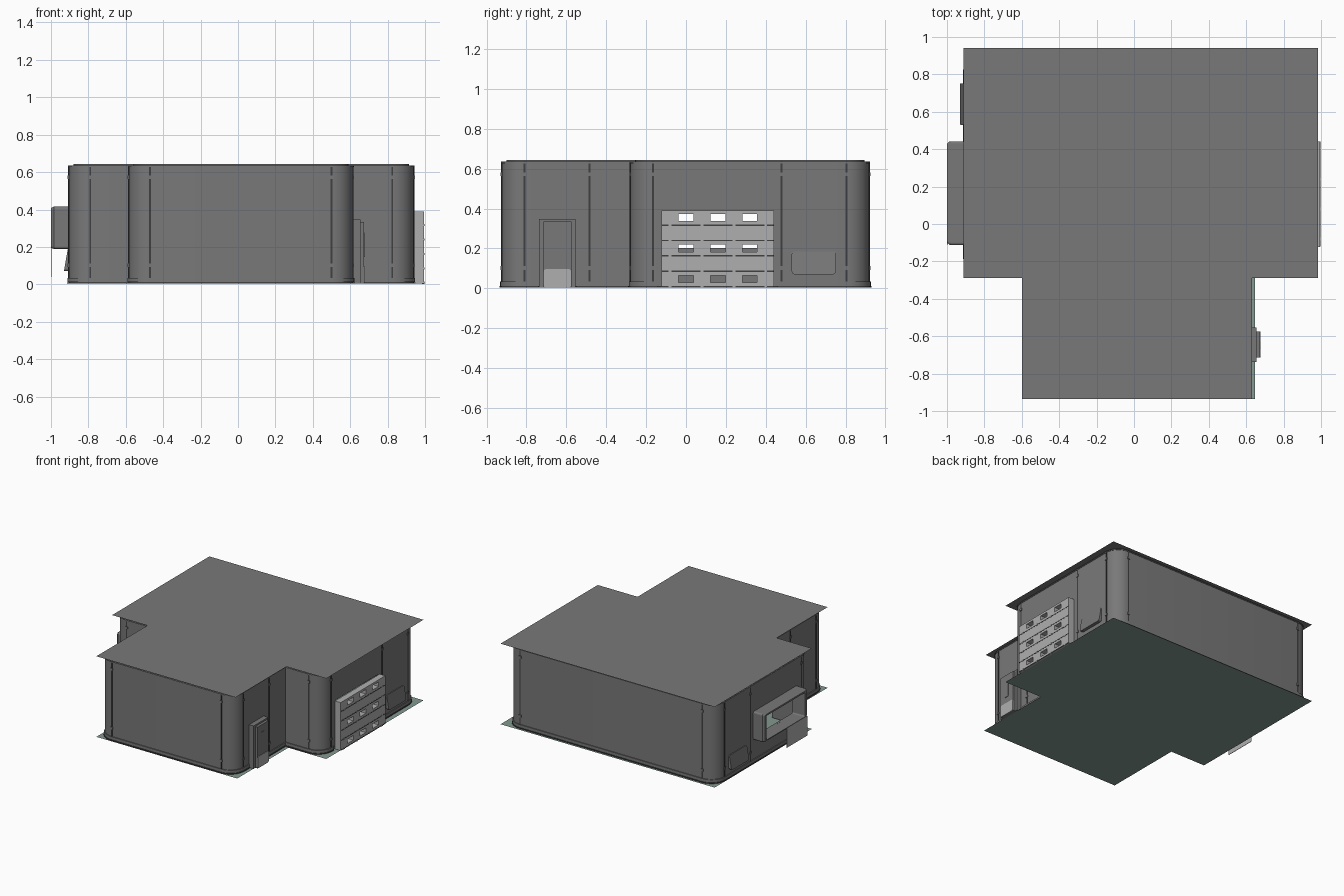
import bpy, bmesh, math
from mathutils import Vector

cube = bpy.data.objects.get("Cube")
if cube:
    bpy.data.objects.remove(cube, do_unlink=True)


def material(name, r, g, b):
    m = bpy.data.materials.new(name)
    m.use_nodes = True
    m.diffuse_color = (r, g, b, 1)
    m.node_tree.nodes["Principled BSDF"].inputs["Base Color"].default_value = (r, g, b, 1)
    return m


WALL = material("wall grey", .19, .19, .19)
LIGHT = material("light grey", .43, .43, .43)
DARK = material("dark grey", .05, .05, .05)
FLOOR = material("pale green", .23, .32, .28)


def finish(name, bm, mat, thick=0):
    me = bpy.data.meshes.new(name)
    bm.to_mesh(me)
    bm.free()
    me.materials.append(mat)
    ob = bpy.data.objects.new(name, me)
    bpy.context.collection.objects.link(ob)
    if thick:
        bpy.ops.object.select_all(action='DESELECT')
        ob.select_set(True)
        bpy.context.view_layer.objects.active = ob
        ob.modifiers.new("thickness", 'SOLIDIFY').thickness = thick
        bpy.ops.object.modifier_apply(modifier="thickness")
        bpy.ops.object.shade_smooth_by_angle(angle=math.radians(30))
    return ob


def boxes(name, spans, mat):
    """One object from boxes given as (x0, x1, y0, y1, z0, z1)."""
    bm = bmesh.new()
    for x0, x1, y0, y1, z0, z1 in spans:
        vs = bmesh.ops.create_cube(bm, size=1)["verts"]
        for v in vs:
            v.co = ((x0 + x1) / 2 + v.co.x * (x1 - x0),
                    (y0 + y1) / 2 + v.co.y * (y1 - y0),
                    (z0 + z1) / 2 + v.co.z * (z1 - z0))
    return finish(name, bm, mat)


def rounded(x, y0, y1, z0, z1, r, tilt=0, n=4):
    """Rounded rectangle in a plane facing x, leaning by tilt."""
    pts = []
    corners = [(y1 - r, z1 - r), (y0 + r, z1 - r), (y0 + r, z0 + r), (y1 - r, z0 + r)]
    for k, (cy, cz) in enumerate(corners):
        for i in range(n + 1):
            a = math.pi / 2 * (k + i / n)
            z = cz + r * math.sin(a)
            pts.append((x + tilt * (z1 - z), cy + r * math.cos(a), z))
    return pts


def loft(name, rings, mat, cap=True):
    bm = bmesh.new()
    loops = [[bm.verts.new(p) for p in ring] for ring in rings]
    for a, b in zip(loops, loops[1:]):
        for i in range(len(a)):
            j = (i + 1) % len(a)
            bm.faces.new((a[i], a[j], b[j], b[i]))
    if cap:
        bm.faces.new(loops[-1])
    bmesh.ops.recalc_face_normals(bm, faces=bm.faces)
    return finish(name, bm, mat)


# Wall plan, counter-clockwise
X0, X1, W0, W1 = -.905, .94, -.585, .615
Y0, YM, Y1, R = -.925, -.28, .92, .115
PLAN = [(W0, Y0), (W1, Y0), (W1, YM), (X1, YM), (X1, Y1), (X0, Y1), (X0, YM), (W0, YM)]
SPLITS = [-.74, -.55, -.14, -.11, -.075, .405, .43, .46]


def outline(off):
    pts = []
    for i, p in enumerate(PLAN):
        p = Vector(p)
        d0 = (p - Vector(PLAN[i - 1])).normalized()
        d1 = (Vector(PLAN[(i + 1) % len(PLAN)]) - p).normalized()
        n0, n1 = Vector((d0.y, -d0.x)), Vector((d1.y, -d1.x))
        if d0.cross(d1) > 0:
            c = p - (n0 + n1) * R
            for k in range(9):
                a = math.pi / 16 * k
                pts.append(c + (n0 * math.cos(a) + n1 * math.sin(a)) * (R + off))
        else:
            pts.append(p + (n0 + n1) * off)
    out = []
    for a, b in zip(pts, pts[1:] + pts[:1]):
        out.append(a)
        if abs(a.x - b.x) < 1e-5:
            cuts = [y for y in SPLITS if min(a.y, b.y) < y < max(a.y, b.y)]
            out += [Vector((a.x, y)) for y in sorted(cuts, reverse=b.y < a.y)]
    return out


def band(name, off, levels, mat, thick, is_open):
    bm = bmesh.new()
    pts = outline(off)
    rows = [[bm.verts.new((p.x, p.y, z)) for p in pts] for z in levels]
    for k in range(len(levels) - 1):
        for i in range(len(pts)):
            j = (i + 1) % len(pts)
            mid = (pts[i] + pts[j]) / 2
            if not is_open(mid.x, mid.y, (levels[k] + levels[k + 1]) / 2):
                bm.faces.new((rows[k][i], rows[k][j], rows[k + 1][j], rows[k + 1][i]))
    return finish(name, bm, mat, thick)


def wall_open(x, y, z):
    shutter = x > X1 - .01 and -.11 < y < .43 and z < .39
    window = x < X0 + .01 and -.075 < y < .405 and .203 < z < .39
    return shutter or window


def door_gap(x, y, z):
    return (x > X1 - .01 and -.14 < y < .46) or (W1 - .01 < x < W1 + .02 and -.74 < y < -.55)


def never(x, y, z):
    return False


band("outer_walls", 0, [.008, .203, .39, .636], WALL, .015, wall_open)
band("skirting", .007, [.012, .035], WALL, .01, door_gap)
band("base_strip", .01, [.004, .011], DARK, .012, door_gap)
band("top_trim", .004, [.626, .634], WALL, .007, never)
band("top_cap", -.025, [.63, .643], WALL, .01, never)


# Floor and roof sheets
def slab(name, z, wing_x, mat):
    bm = bmesh.new()
    plan = [(-.6, -.935), (wing_x, -.935), (wing_x, -.29), (.985, -.29),
            (.985, .94), (-.912, .94), (-.912, -.29), (-.6, -.29)]
    bm.faces.new([bm.verts.new((x, y, z)) for x, y in plan])
    return finish(name, bm, mat)


slab("floor", 0, .648, FLOOR)
slab("roof", .645, .632, WALL)

# Dark wall seams, each with two clamps
strips, clamps = [], []


def seam(x, y, along_x):
    for w, d, z0, z1, out in ((.005, .003, .012, .635, strips),
                              (.01, .006, .093, .111, clamps), (.01, .006, .564, .582, clamps)):
        a, b = (w, d) if along_x else (d, w)
        out.append((x - a, x + a, y - b, y + b, z0, z1))


for x in (W0 + R, W1 - R):
    seam(x, Y0, True)
for x in (X0 + R, X1 - R):
    seam(x, Y1, True)
    seam(x, YM, True)
for x in (X0, X1):
    for y in (YM + R, .48, Y1 - R):
        seam(x, y, False)
for x in (W0, W1):
    for y in (Y0 + R, -.485):
        seam(x, y, False)
boxes("wall_seams", strips, DARK)
boxes("seam_clamps", clamps, WALL)

# Slatted shutter: five slats, every other one with three openings
slats, lines, knobs = [], [], []
SX0, SX1, SY0, SY1, H = .945, .995, -.122, .442, .077
for k in range(5):
    z0 = .005 + k * H
    z1 = z0 + H
    if k % 2:
        slats.append((SX0, SX1, SY0, SY1, z0, z1))
    else:
        a, b = z0 + .024, z0 + .06
        slats += [(SX0, SX1, SY0, SY1, z0, a), (SX0, SX1, SY0, SY1, b, z1)]
        edges = [SY0] + [c + s for c in (0, .16, .32) for s in (-.037, .037)] + [SY1]
        slats += [(SX0, SX1, edges[i], edges[i + 1], a, b) for i in range(0, 8, 2)]
    lines.append((SX1 - .01, SX1 + .001, SY0 + .001, SY1 - .001, z0, z0 + .007))
    knobs += [(SX1 - .01, SX1 + .003, y - .007, y + .007, z0 - .002, z0 + .009)
              for y in (-.08, .08, .24, .4)]
boxes("shutter_slats", slats, LIGHT)
boxes("shutter_lines", lines, DARK)
boxes("shutter_knobs", knobs, LIGHT)

# Side door with frame, slot and kick plate
boxes("door_frame", [(.6, .655, -.737, -.553, .004, .347)], WALL)
boxes("door", [(.6, .674, -.715, -.575, .004, .334)], WALL)
loft("door_slot", [rounded(x, -.668, -.627, .147, .278, .008) for x in (.67, .677)], WALL)
loft("door_kick_plate", [rounded(x, -.714, -.576, .004, .097, .015) for x in (.67, .677)], LIGHT)

# Leaning hatches on both sides
for side, x in (("left", X1), ("right", X0)):
    s = 1 if x > 0 else -1
    loft(side + "_hatch", [rounded(x - s * .01, .53, .752, .07, .185, .015),
                           rounded(x + s * .006, .53, .752, .07, .185, .015, s * .17)], WALL)

# Deep window surround and the plate hanging below it
loft("window_surround", [rounded(X0 + .016, -.112, .442, .19, .415, .012),
                         rounded(-.985, -.112, .442, .19, .415, .012),
                         rounded(-1, -.1, .43, .195, .408, .012),
                         rounded(-1, -.08, .41, .202, .395, .01),
                         rounded(X0 + .016, -.075, .405, .203, .39, .01)], WALL, cap=False)
boxes("hanging_plate", [(-.999, -.996, -.112, .15, .04, .195)], LIGHT)
